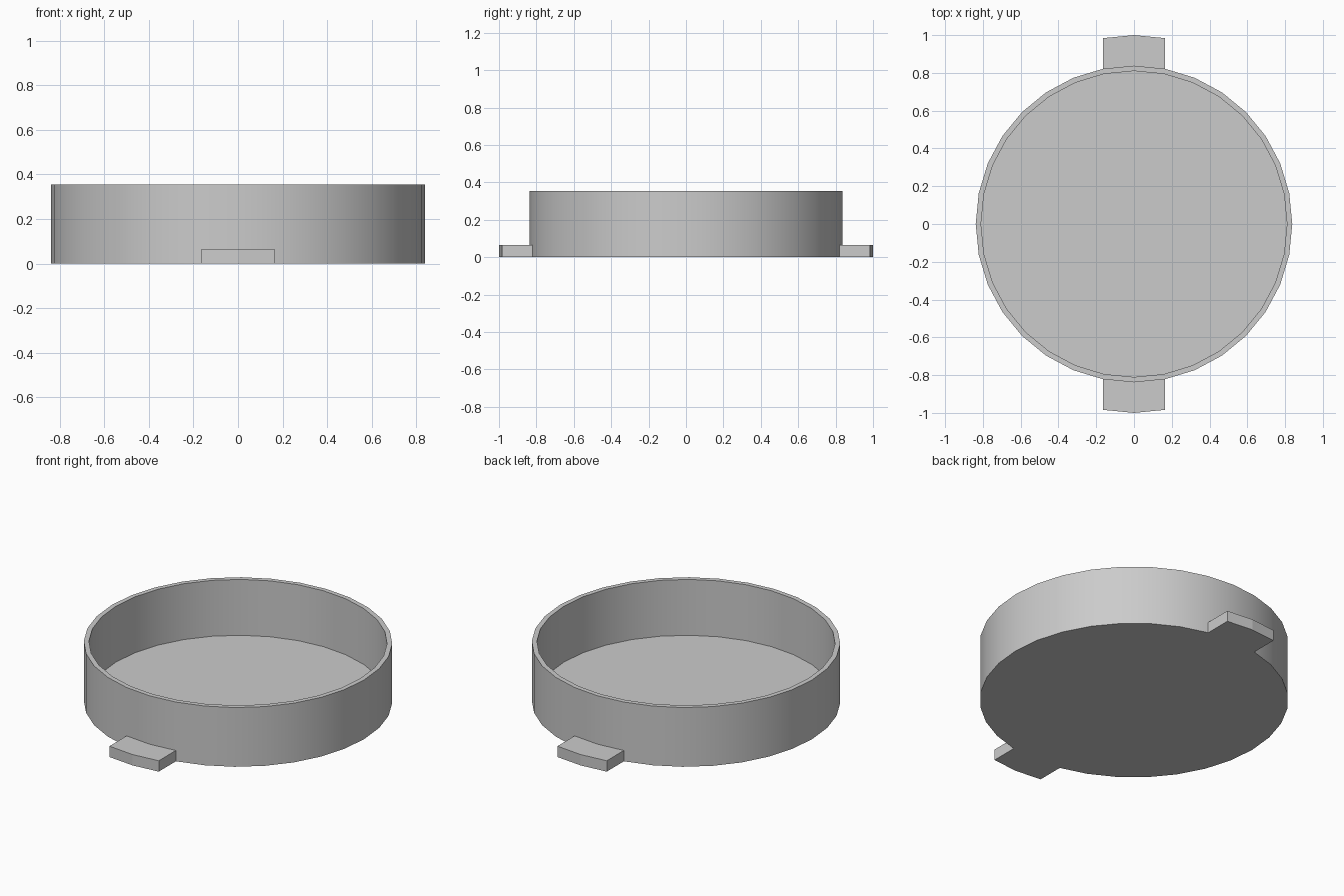
import bpy, bmesh
from math import sin, cos, pi

SIDES = 32
OUTER, INNER, REACH = 0.838, 0.81, 1.0
HEIGHT, FLOOR, TAB_HEIGHT = 0.355, 0.02, 0.065

cube = bpy.data.objects.get("Cube")
if cube:
    bpy.data.objects.remove(cube, do_unlink=True)

grey = bpy.data.materials.new("plain grey")
grey.use_nodes = True
colour = (0.6, 0.6, 0.6, 1)
grey.diffuse_color = colour
grey.node_tree.nodes["Principled BSDF"].inputs["Base Color"].default_value = colour


def finish(name, bm, smooth=False):
    bmesh.ops.recalc_face_normals(bm, faces=bm.faces)
    mesh = bpy.data.meshes.new(name)
    bm.to_mesh(mesh)
    bm.free()
    mesh.materials.append(grey)
    obj = bpy.data.objects.new(name, mesh)
    bpy.context.collection.objects.link(obj)
    if smooth:
        bpy.ops.object.select_all(action="DESELECT")
        obj.select_set(True)
        bpy.context.view_layer.objects.active = obj
        bpy.ops.object.shade_smooth_by_angle(angle=pi / 6)
    return obj


# Round tray: rings joined from the base, up the wall and down to the floor
bm = bmesh.new()
rings = []
for radius, z in [(OUTER, 0), (OUTER, HEIGHT), (INNER, HEIGHT), (INNER, FLOOR)]:
    rings.append([bm.verts.new((radius * sin(2 * pi * i / SIDES),
                                radius * cos(2 * pi * i / SIDES), z))
                  for i in range(SIDES)])
for low, high in zip(rings, rings[1:]):
    for i in range(SIDES):
        j = (i + 1) % SIDES
        bm.faces.new((low[i], low[j], high[j], high[i]))
bm.faces.new(rings[0])
bm.faces.new(rings[-1])
finish("tray", bm, smooth=True)

# Locking tabs: parallel sides, with ends that follow the tray's facets
step = 2 * pi / SIDES
half = OUTER * sin(step)
wall_y = OUTER * cos(step)
end_y = REACH - half * (1 - cos(step)) / sin(step)
outline = [(-half, wall_y), (0, OUTER), (half, wall_y),
           (half, end_y), (0, REACH), (-half, end_y)]
for name, side in (("front_tab", -1), ("back_tab", 1)):
    bm = bmesh.new()
    base = bm.faces.new([bm.verts.new((x, side * y, 0)) for x, y in outline])
    top = bmesh.ops.extrude_face_region(bm, geom=[base], use_keep_orig=True)
    moved = [v for v in top["geom"] if isinstance(v, bmesh.types.BMVert)]
    bmesh.ops.translate(bm, verts=moved, vec=(0, 0, TAB_HEIGHT))
    finish(name, bm)
